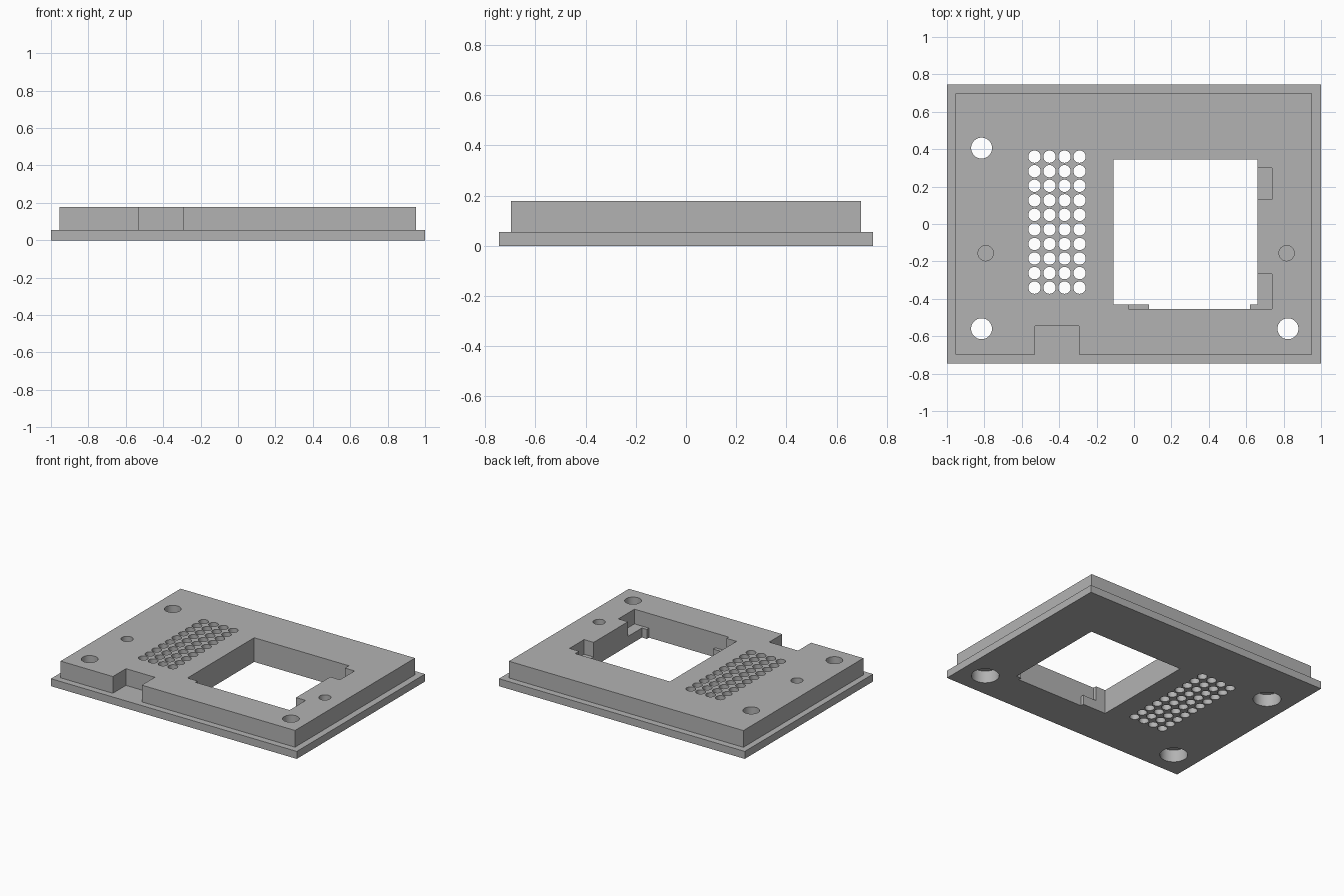
import bpy, bmesh, math
from mathutils import Matrix, Vector

if "Cube" in bpy.data.objects:
    bpy.data.objects.remove(bpy.data.objects["Cube"])

grey = bpy.data.materials.new("plain_grey")
grey.diffuse_color = (0.45, 0.45, 0.45, 1)
grey.use_nodes = True
grey.node_tree.nodes["Principled BSDF"].inputs["Base Color"].default_value = grey.diffuse_color

TOP, RIM, LEDGE = 0.178, 0.055, 0.07


def box(bm, x0, x1, y0, y1, z0, z1):
    size = (x1 - x0, y1 - y0, z1 - z0, 1)
    mid = Vector((x0 + x1, y0 + y1, z0 + z1)) / 2
    bmesh.ops.create_cube(bm, size=1, matrix=Matrix.Translation(mid) @ Matrix.Diagonal(size))


def rod(bm, x, y, r, z0, z1, sides=32):
    bmesh.ops.create_cone(bm, cap_ends=True, segments=sides, radius1=r, radius2=r, depth=z1 - z0,
                          matrix=Matrix.Translation((x, y, (z0 + z1) / 2)))


def finish(bm, name):
    mesh = bpy.data.meshes.new(name)
    bm.to_mesh(mesh)
    bm.free()
    mesh.materials.append(grey)
    obj = bpy.data.objects.new(name, mesh)
    bpy.context.collection.objects.link(obj)
    return obj


def combine(target, bm, operation):
    tool = finish(bm, "tool")
    mod = target.modifiers.new("combine", 'BOOLEAN')
    mod.operation, mod.object, mod.solver, mod.use_self = operation, tool, 'EXACT', True
    bpy.context.view_layer.objects.active = target
    bpy.ops.object.modifier_apply(modifier=mod.name)
    bpy.data.objects.remove(tool)


# Rim plate with raised deck
bm = bmesh.new()
box(bm, -1, 1, -0.745, 0.745, 0, RIM)
cover = finish(bm, "cover_plate")
bm = bmesh.new()
box(bm, -0.955, 0.952, -0.697, 0.697, 0.02, TOP)
combine(cover, bm, 'UNION')

# Front notch in the deck
bm = bmesh.new()
box(bm, -0.53, -0.295, -0.9, -0.545, RIM, 0.3)
combine(cover, bm, 'DIFFERENCE')

# Window opening
bm = bmesh.new()
box(bm, -0.11, 0.66, -0.43, 0.345, -0.1, 0.3)
combine(cover, bm, 'DIFFERENCE')
bm = bmesh.new()
box(bm, 0.08, 0.62, -0.455, -0.35, -0.1, 0.3)
combine(cover, bm, 'DIFFERENCE')

# Stepped ledges and side pockets around the window
for x0, x1, y0, y1 in ((-0.03, 0.5, -0.455, -0.3),
                       (0.6, 0.738, -0.455, -0.268),
                       (0.6, 0.738, 0.13, 0.30)):
    bm = bmesh.new()
    box(bm, x0, x1, y0, y1, LEDGE, 0.3)
    combine(cover, bm, 'DIFFERENCE')

# Vent grille and blind pin holes
bm = bmesh.new()
for col in range(4):
    for row in range(10):
        rod(bm, -0.532 + 0.0803 * col, 0.36 - 0.0778 * row, 0.033, -0.1, 0.3, 24)
for x in (-0.793, 0.816):
    rod(bm, x, -0.156, 0.041, RIM, 0.3)
# Counterbored screw holes
screws = ((-0.815, 0.406), (-0.815, -0.56), (0.823, -0.56))
for x, y in screws:
    rod(bm, x, y, 0.056, -0.1, 0.3)
combine(cover, bm, 'DIFFERENCE')
bm = bmesh.new()
for x, y in screws:
    rod(bm, x, y, 0.093, -0.1, 0.09)
combine(cover, bm, 'DIFFERENCE')

# Smooth hole walls with sharp edges
bpy.ops.object.select_all(action='DESELECT')
cover.select_set(True)
bpy.context.view_layer.objects.active = cover
bpy.ops.object.shade_smooth_by_angle(angle=math.radians(30))
